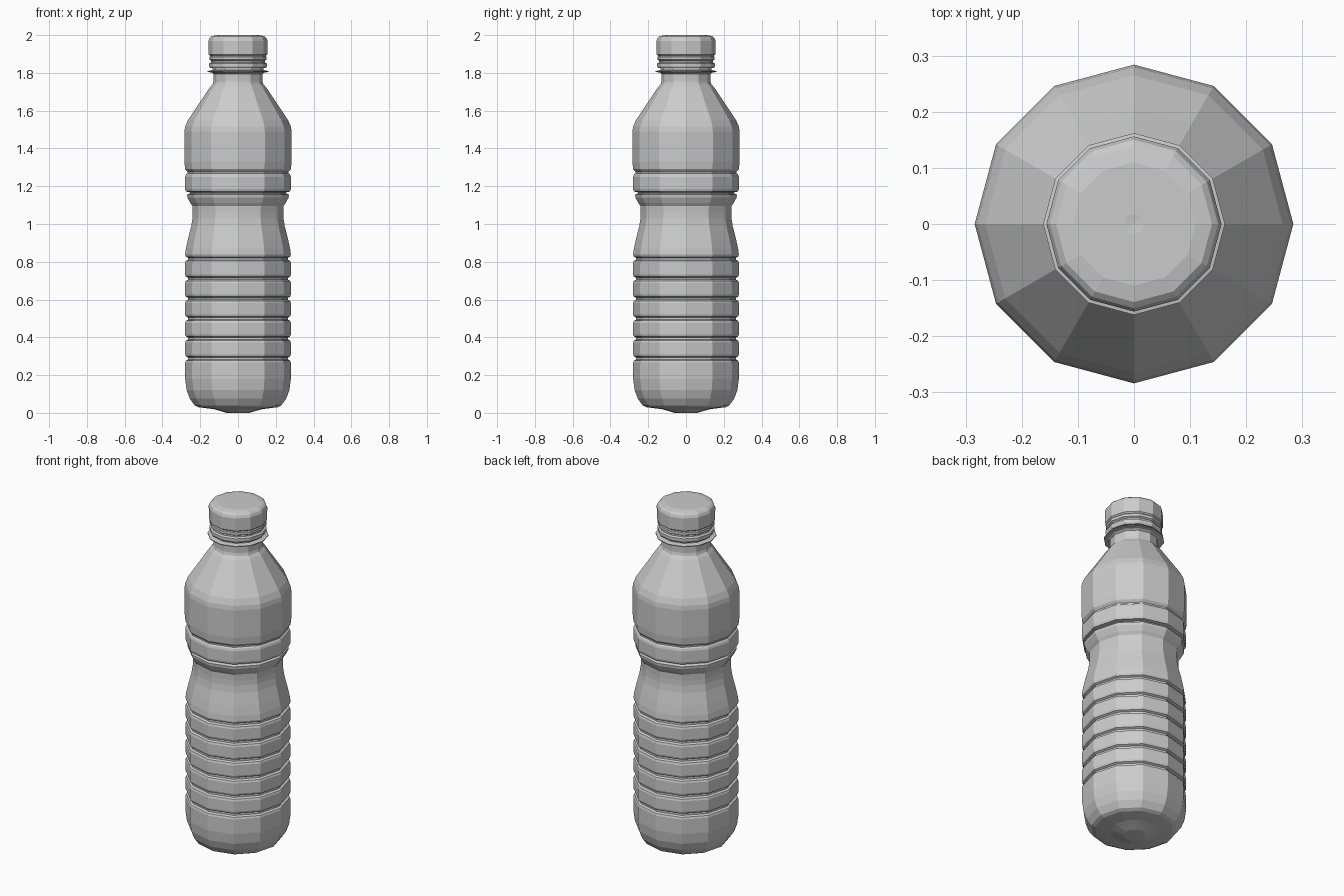
import bpy, bmesh
from math import cos, sin, pi

SIDES = 12


def lathe(name, profile):
    """Revolve an (r, z) profile into a flat-faced 12-sided shell."""
    bm = bmesh.new()
    rings = []
    for r, z in profile:
        if r == 0:
            rings.append([bm.verts.new((0, 0, z))])
        else:
            rings.append([bm.verts.new((r * cos(2 * pi * i / SIDES), r * sin(2 * pi * i / SIDES), z))
                          for i in range(SIDES)])
    for a, b in zip(rings, rings[1:]):
        for i in range(SIDES):
            j = (i + 1) % SIDES
            if len(a) == 1:
                bm.faces.new((a[0], b[j], b[i]))
            elif len(b) == 1:
                bm.faces.new((a[i], a[j], b[0]))
            else:
                bm.faces.new((a[i], a[j], b[j], b[i]))
    mesh = bpy.data.meshes.new(name)
    bm.to_mesh(mesh)
    bm.free()
    obj = bpy.data.objects.new(name, mesh)
    bpy.context.collection.objects.link(obj)
    return obj


# Rounded base with a slight central bulge
body = [(0, 0.005), (0.06, 0.005), (0.10, 0.012), (0.13, 0.02), (0.21, 0.03),
        (0.23, 0.04), (0.255, 0.075), (0.272, 0.12), (0.28, 0.18)]

# Evenly spaced grip grooves
for k in range(6):
    z = 0.288 + k * 0.1055
    body += [(0.28, z - 0.022), (0.276, z - 0.011), (0.264, z - 0.005),
             (0.264, z + 0.005), (0.276, z + 0.011), (0.28, z + 0.022)]

# Waist, upper ribs, shoulder and neck with support flange
body += [(0.276, 0.87), (0.265, 0.92), (0.247, 0.99), (0.241, 1.03), (0.24, 1.06),
         (0.241, 1.095), (0.252, 1.11), (0.268, 1.14), (0.27, 1.155),
         (0.255, 1.162), (0.255, 1.168), (0.276, 1.172), (0.28, 1.185),
         (0.28, 1.25), (0.276, 1.262), (0.268, 1.268), (0.268, 1.276), (0.28, 1.29),
         (0.284, 1.33), (0.284, 1.49), (0.28, 1.515), (0.265, 1.55), (0.205, 1.64),
         (0.15, 1.723), (0.134, 1.74), (0.13, 1.755), (0.13, 1.795), (0.14, 1.802),
         (0.162, 1.805), (0.162, 1.81), (0.135, 1.815), (0.135, 1.84)]
lathe("bottle_body", body)

# Screw cap with tamper band
cap = [(0.135, 1.825), (0.148, 1.825), (0.153, 1.835), (0.153, 1.85),
       (0.142, 1.856), (0.142, 1.864), (0.152, 1.87), (0.152, 1.885),
       (0.148, 1.89), (0.155, 1.897), (0.156, 1.97), (0.15, 1.985), (0.139, 1.994),
       (0.11, 2.0), (0.018, 2.0), (0, 1.998)]
lathe("screw_cap", cap)

# Settle the base on the floor
for v in bpy.data.objects["bottle_body"].data.vertices:
    if v.co.z < 0.006:
        v.co.z = 0
